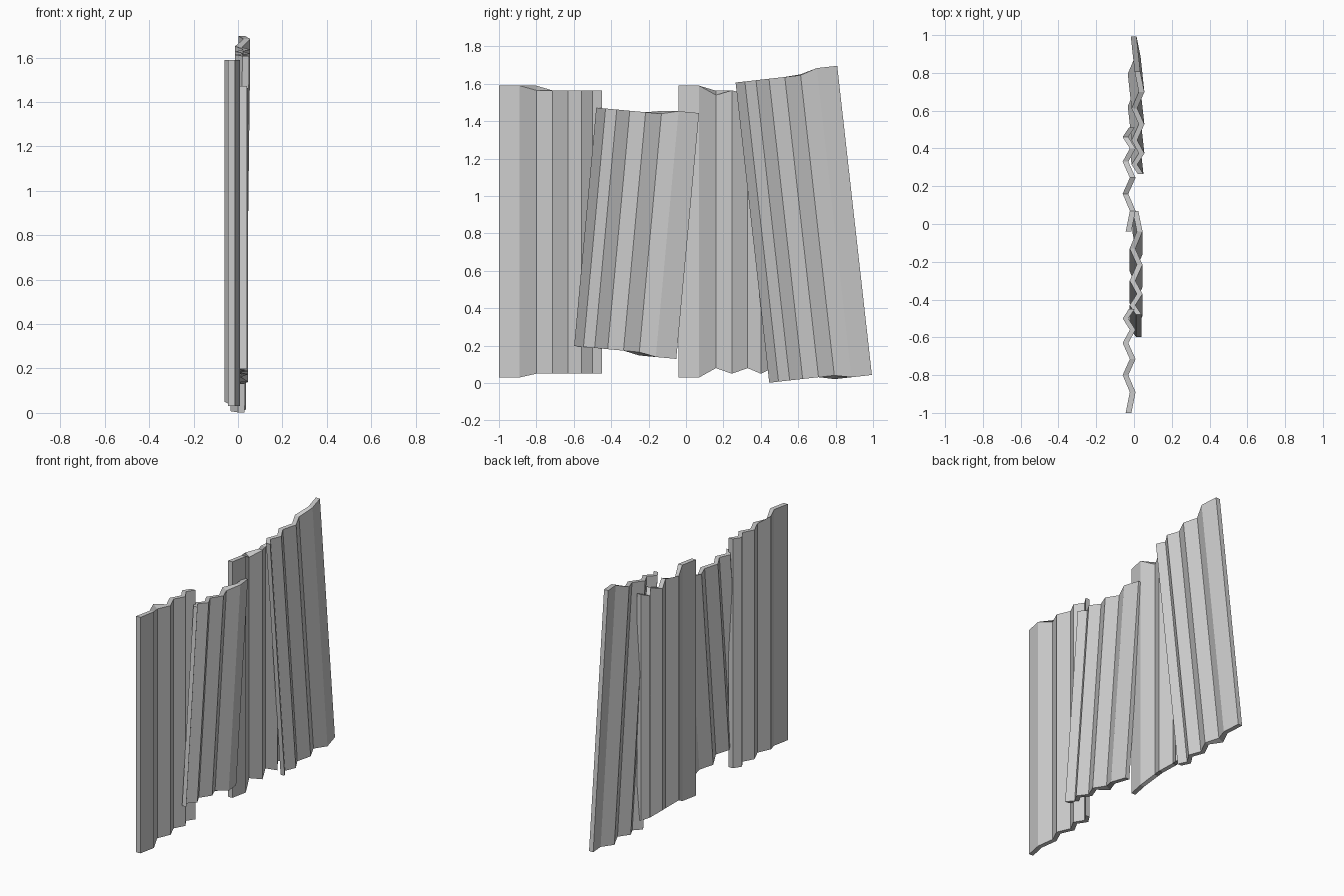
import bpy, bmesh
from math import sin, cos, radians

if "Cube" in bpy.data.objects:
    bpy.data.objects.remove(bpy.data.objects["Cube"])

# Corrugated cross-section: distance from the wide end, and depth in x
ACROSS = [0, .11, .20, .285, .37, .44, .50, .55]
DEPTH = [-.029, -.007, -.045, -.007, -.045, -.007, -.045, -.012]
HALF = .015  # half thickness


def sheet(name, y, z, height, side, tilt, x_bottom, x_top, tops, bottoms,
          back_top2, back_bottom2):
    """Zigzag sheet. (y, z) is the bottom corner at the narrow end,
    side is the y direction of the wide end, tops/bottoms shift each fold."""
    a = radians(tilt)
    bm = bmesh.new()
    rings = []
    for i, (w, d) in enumerate(zip(ACROSS, DEPTH)):
        s = (ACROSS[-1] - w) * side
        ring = []
        for face, is_top in ((1, 0), (1, 1), (-1, 1), (-1, 0)):
            off = (tops if is_top else bottoms)[i]
            if i == 2 and face < 0:
                off = back_top2 if is_top else back_bottom2
            t = off + (height if is_top else 0)
            x = d + face * HALF + (x_top if is_top else x_bottom)
            ring.append(bm.verts.new((x, y + s * cos(a) + t * sin(a),
                                      z - s * sin(a) + t * cos(a))))
        rings.append(ring)
    for r, q in zip(rings, rings[1:]):
        for k in range(4):
            n = (k + 1) % 4
            bm.faces.new((r[k], r[n], q[n], q[k]))
    bm.faces.new(rings[0])
    bm.faces.new(rings[-1][::-1])
    bmesh.ops.recalc_face_normals(bm, faces=bm.faces)
    me = bpy.data.meshes.new(name)
    bm.to_mesh(me)
    bm.free()
    bpy.context.collection.objects.link(bpy.data.objects.new(name, me))


flat = [0] * 6
# Two upright sheets at the rear
sheet("upright_sheet_left", -.45, .05, 1.515, -1, 0, 0, 0,
      [.025, .025] + flat, [-.02, -.02] + flat, .025, 0)
sheet("upright_sheet_right", .51, .05, 1.515, -1, 0, 0, 0,
      [.025, .025, -.025, 0, -.02, 0, -.02, 0],
      [-.02, -.02, .03, 0, .03, 0, .03, .02], -.002, .03)
# Two leaning sheets in front
sheet("leaning_sheet_short", -.598, .198, 1.28, 1, 5.3, .037, .037,
      [.022, .022] + flat, [-.018, -.018] + flat, .015, -.018)
sheet("leaning_sheet_tall", .445, .002, 1.615, 1, -6.4, .027, .047,
      [.028, .028] + flat, [-.02, -.02] + flat, .005, -.02)
